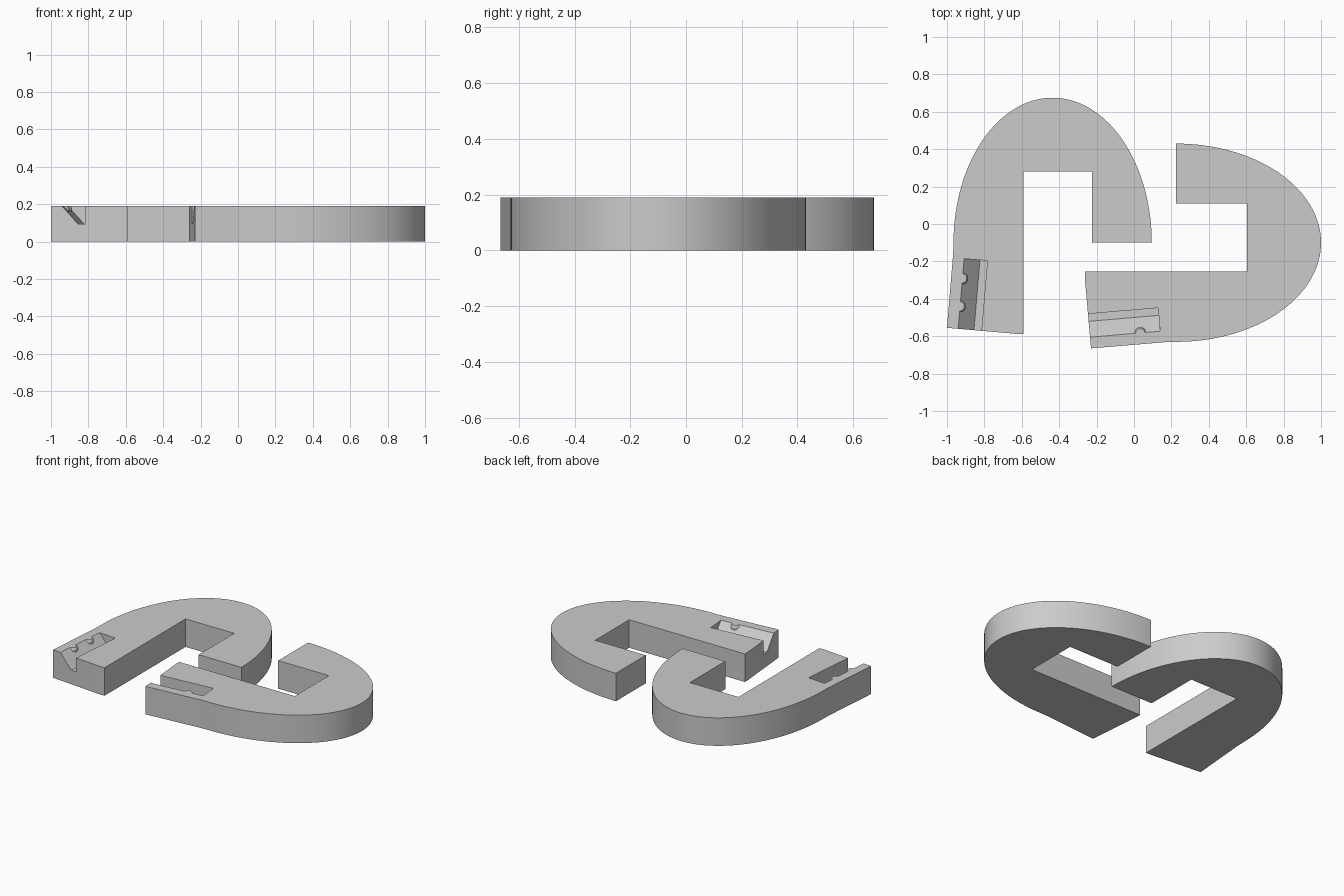
import bpy, bmesh, math
from mathutils import Vector, Matrix

old = bpy.data.objects.get("Cube")
if old:
    bpy.data.objects.remove(old, do_unlink=True)

HEIGHT = 0.19
grey = bpy.data.materials.new("light grey")
grey.use_nodes = True
grey.diffuse_color = (0.6, 0.6, 0.6, 1)
grey.node_tree.nodes["Principled BSDF"].inputs["Base Color"].default_value = (0.6, 0.6, 0.6, 1)


def make_object(name, bm, matrix):
    bm.transform(matrix)
    bmesh.ops.recalc_face_normals(bm, faces=bm.faces)
    mesh = bpy.data.meshes.new(name)
    bm.to_mesh(mesh)
    bm.free()
    mesh.materials.append(grey)
    ob = bpy.data.objects.new(name, mesh)
    bpy.context.collection.objects.link(ob)
    return ob


def prism(points, offset):
    bm = bmesh.new()
    face = bm.faces.new([bm.verts.new(p) for p in points])
    geom = bmesh.ops.extrude_face_region(bm, geom=[face])["geom"]
    bmesh.ops.translate(bm, vec=offset, verts=[g for g in geom if isinstance(g, bmesh.types.BMVert)])
    return bm


def subtract(target, cutter):
    mod = target.modifiers.new("cut", 'BOOLEAN')
    mod.operation = 'DIFFERENCE'
    mod.solver = 'EXACT'
    mod.object = cutter
    bpy.context.view_layer.objects.active = target
    bpy.ops.object.modifier_apply(modifier=mod.name)
    bpy.data.objects.remove(cutter, do_unlink=True)


# Frame at the end of the long arm: across, along, up
corner = Vector((-0.565, -0.455, 0))
across = Vector((0.996, -0.085, 0)).normalized()
along = Vector((0.085, 0.996, 0)).normalized()


def arm(w, v, z):
    return corner + across * w + along * v + Vector((0, 0, z))


def hook(name, matrix):
    # Half-ellipse outside, square opening inside, slightly splayed arm
    steps = 72
    outline = [(0.53 * math.cos(math.pi * i / steps), 0.775 * math.sin(math.pi * i / steps))
               for i in range(steps + 1)]
    outline += [(-0.532, -0.06), (-0.565, -0.455), (-0.187, -0.488), (-0.155, -0.488),
                (-0.155, 0.38), (0.21, 0.38), (0.21, 0)]
    body = make_object(name, prism([(x, y, 0) for x, y in outline], (0, 0, HEIGHT)), matrix)

    # Sloped slot, open at the arm end, with two small bumps on the slope
    section = [(0.0063, 0.25), (0.145, 0.095), (0.185, 0.095), (0.185, 0.25)]
    slot = make_object("slot_cutter", prism([arm(w, -0.05, z) for w, z in section], along * 0.426), matrix)
    for v in (0.12, 0.27):
        bm = bmesh.new()
        bmesh.ops.create_uvsphere(bm, u_segments=24, v_segments=16, radius=0.032,
                                  matrix=Matrix.Translation(arm(0.058, v, 0.17)))
        subtract(slot, make_object("bump_cutter", bm, matrix))
    subtract(body, slot)

    bpy.ops.object.select_all(action='DESELECT')
    body.select_set(True)
    bpy.context.view_layer.objects.active = body
    bpy.ops.object.shade_smooth_by_angle(angle=math.radians(25))
    return body


# The second hook is the first one mirrored across the diagonal
swap_xy = Matrix(((0, 1, 0, 0), (1, 0, 0, 0), (0, 0, 1, 0), (0, 0, 0, 1)))
hook("upright_hook", Matrix.Translation((-0.435, -0.1, 0)))
hook("sideways_hook", Matrix.Translation((0.225, -0.1, 0)) @ swap_xy)
